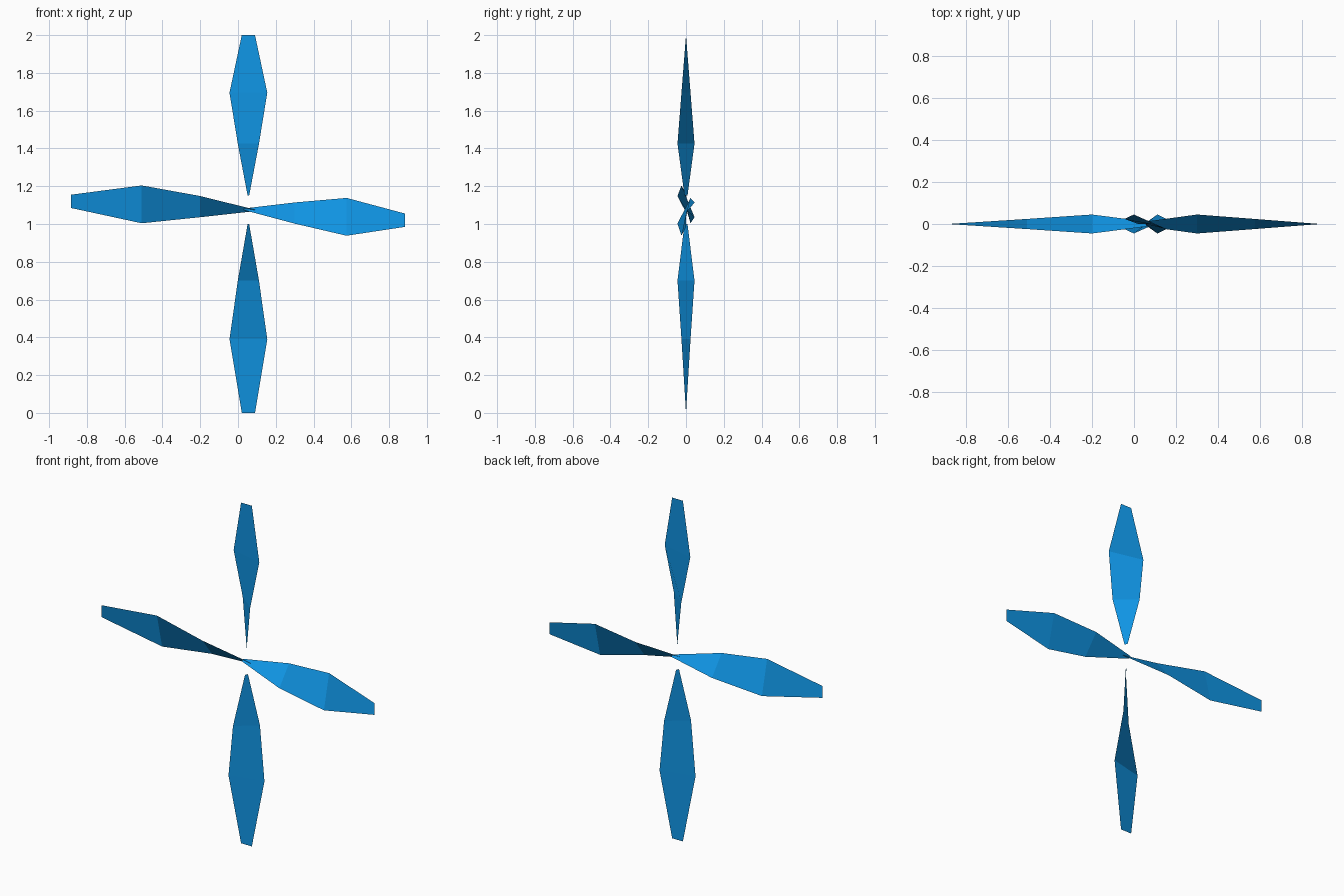
import bpy
from mathutils import Vector

if "Cube" in bpy.data.objects:
    bpy.data.objects.remove(bpy.data.objects["Cube"])

blue = bpy.data.materials.new("bright blue")
blue.diffuse_color = (0.005, 0.30, 0.78, 1)
blue.use_nodes = True
blue.node_tree.nodes["Principled BSDF"].inputs["Base Color"].default_value = blue.diffuse_color

# Half widths from root to tip: (in the rotor plane, along y)
WIDTHS = [(0.004, 0.008), (0.056, 0.045), (0.1, 0.024), (0.035, 0.0)]


def blade(name, centres, across, pitch):
    """Thin twisted blade: one station per centre (x, z), root to tip."""
    verts = []
    for (x, z), (flat, deep) in zip(centres, WIDTHS):
        half = Vector(across) * flat + Vector((0, pitch * deep, 0))
        mid = Vector((x, 0, z))
        verts += [mid - half, mid + half]
    faces = [(2 * i, 2 * i + 1, 2 * i + 3, 2 * i + 2)
             for i in range(len(centres) - 1)]
    mesh = bpy.data.meshes.new(name)
    mesh.from_pydata(verts, [], faces)
    mesh.materials.append(blue)
    bpy.context.collection.objects.link(bpy.data.objects.new(name, mesh))


X, Z = (1, 0, 0), (0, 0, 1)

# Upright pair
blade("top_blade", [(0.055, 1.15), (0.055, 1.425), (0.055, 1.695), (0.055, 2.0)], X, -1)
blade("bottom_blade", [(0.055, 1.0), (0.055, 0.70), (0.055, 0.39), (0.055, 0.0)], X, 1)

# Sideways pair, drooping slightly to the right
blade("left_blade", [(0.09, 1.072), (-0.20, 1.092), (-0.51, 1.104), (-0.885, 1.12)], Z, -1)
blade("right_blade", [(0.03, 1.078), (0.30, 1.058), (0.575, 1.038), (0.885, 1.02)], Z, 1)
